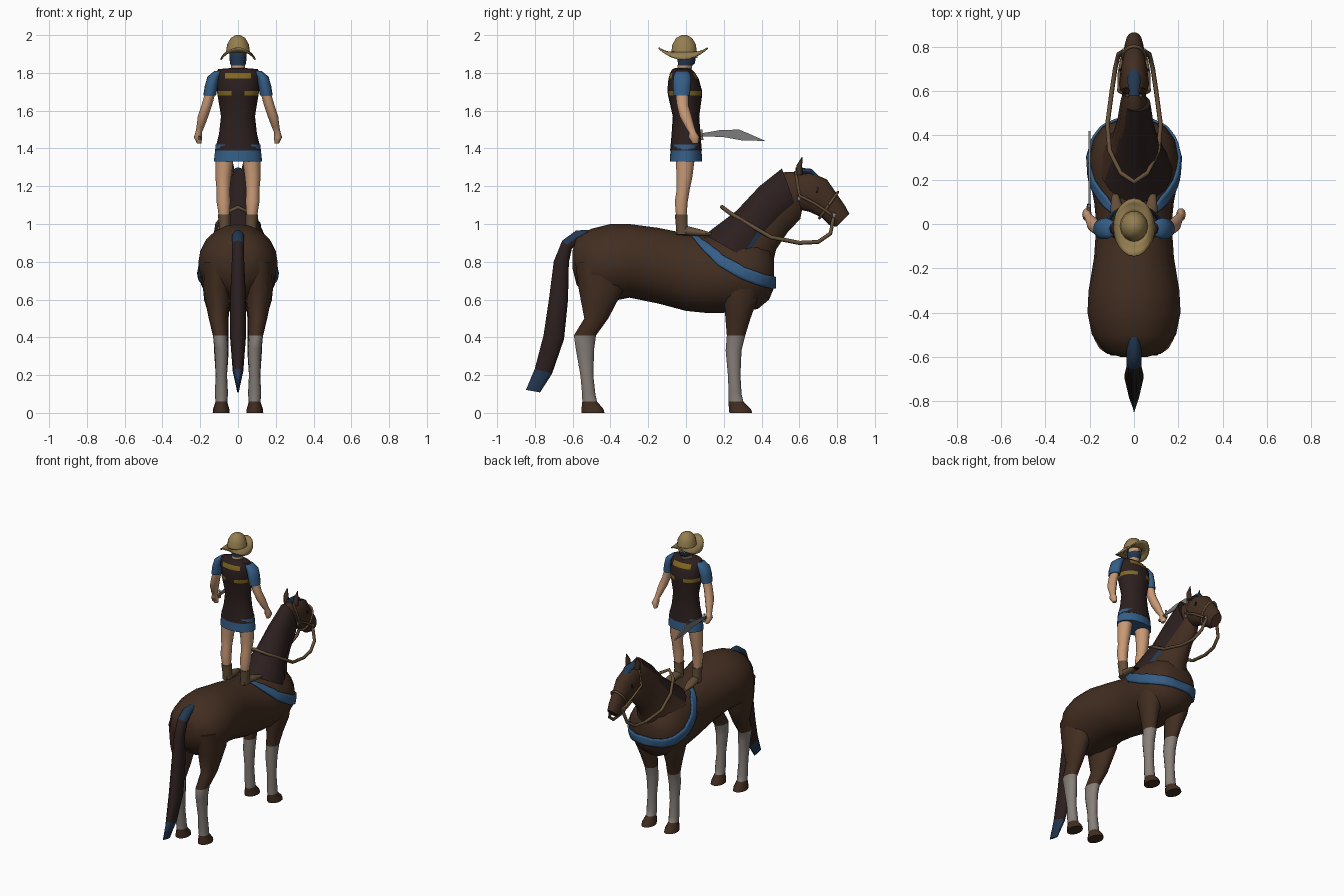
import bpy
import bmesh
from math import sin, cos, pi, radians
from mathutils import Vector

default_cube = bpy.data.objects.get("Cube")
if default_cube:
    bpy.data.objects.remove(default_cube, do_unlink=True)


def material(name, red, green, blue):
    mat = bpy.data.materials.new(name)
    mat.use_nodes = True
    mat.diffuse_color = (red, green, blue, 1)
    shader = mat.node_tree.nodes["Principled BSDF"]
    shader.inputs["Base Color"].default_value = (red, green, blue, 1)
    shader.inputs["Roughness"].default_value = .8
    return mat


coat = material("chestnut coat", .055, .027, .015)
dark = material("dark brown", .025, .014, .013)
blue = material("blue cloth", .035, .11, .24)
navy = material("navy hair", .017, .04, .085)
skin = material("skin", .58, .32, .18)
sock = material("grey sock", .24, .21, .19)
straw = material("straw hat", .30, .21, .08)
gold = material("gold trim", .22, .14, .015)
leather = material("tan leather", .13, .08, .04)
steel = material("steel", .2, .2, .2)


def finish(name, bm, mats, paint=None):
    """Turn a bmesh into a smooth object, coloured by a rule on face centres."""
    bmesh.ops.recalc_face_normals(bm, faces=bm.faces)
    if paint:
        for face in bm.faces:
            face.material_index = paint(face.calc_center_median())
    mesh = bpy.data.meshes.new(name)
    bm.to_mesh(mesh)
    bm.free()
    for mat in mats:
        mesh.materials.append(mat)
    obj = bpy.data.objects.new(name, mesh)
    bpy.context.collection.objects.link(obj)
    bpy.ops.object.select_all(action='DESELECT')
    obj.select_set(True)
    bpy.context.view_layer.objects.active = obj
    bpy.ops.object.shade_smooth_by_angle(angle=radians(50))
    return obj


def loft(name, rings, mats, paint=None, side=1, sides=14):
    """Skin oval rings: x, y, z, half width, half depth, tilt of the depth axis."""
    bm = bmesh.new()
    loops = []
    for x, y, z, width, depth, tilt in rings:
        axis = Vector((0, cos(radians(tilt)), sin(radians(tilt))))
        loop = []
        for i in range(sides):
            a = 2 * pi * i / sides
            point = Vector((x + width * cos(a), y, z)) + axis * depth * sin(a)
            point.x *= side
            loop.append(bm.verts.new(point))
        loops.append(loop)
    for low, high in zip(loops, loops[1:]):
        for i in range(sides):
            j = (i + 1) % sides
            bm.faces.new((low[i], low[j], high[j], high[i]))
    bm.faces.new(loops[0])
    bm.faces.new(loops[-1])
    return finish(name, bm, mats, paint)


def upright(rings):
    return [ring + (0,) for ring in rings]


def centred(rings):
    return [(0,) + ring for ring in rings]


def tube(name, points, radius, mat):
    curve = bpy.data.curves.new(name, 'CURVE')
    curve.dimensions = '3D'
    curve.bevel_depth = radius
    curve.bevel_resolution = 1
    curve.use_fill_caps = True
    spline = curve.splines.new('POLY')
    spline.points.add(len(points) - 1)
    for target, point in zip(spline.points, points):
        target.co = (*point, 1)
    curve.materials.append(mat)
    obj = bpy.data.objects.new(name, curve)
    bpy.context.collection.objects.link(obj)


def mirrored(points):
    return points + [(-x, y, z) for x, y, z in reversed(points[:-1])]


# Horse trunk: y, underside, topline, half width
trunk = [(-.6, .76, .86, .06), (-.58, .68, .93, .13), (-.5, .6, .975, .19), (-.4, .59, 1, .21),
         (-.3, .61, 1, .205), (-.15, .58, .98, .18), (0, .54, .95, .17), (.1, .53, .94, .18),
         (.2, .53, .94, .2), (.3, .54, .94, .205), (.38, .55, .92, .185), (.44, .6, .88, .14),
         (.465, .66, .82, .08)]
body = loft("horse_body", [(0, y, (lo + hi) / 2, w, (hi - lo) / 2, 90) for y, lo, hi, w in trunk],
            [coat], sides=20)

# Neck, and a mane lying over its left side
neck = centred([(.28, .84, .16, .2, 150), (.38, .96, .1, .14, 135), (.47, 1.07, .075, .135, 122),
                (.56, 1.15, .06, .135, 110), (.61, 1.2, .045, .08, 100)])
loft("horse_neck", neck, [coat])
mane = []
for x, y, z, width, depth, tilt in neck[:4]:
    a = radians(tilt)
    mane.append((.014, y + .04 * cos(a), z + .04 * sin(a), width, depth * .85, tilt))
loft("mane", mane, [dark, navy], lambda c: int(c.z < .55 + .95 * c.y and c.x > 0), sides=18)

# Head, ears, eyes and forelock
loft("horse_head", centred([(.57, 1.19, .05, .075, 85), (.63, 1.175, .068, .105, 75),
                            (.7, 1.15, .06, .1, 62), (.76, 1.095, .047, .075, 55),
                            (.8, 1.045, .044, .068, 50), (.83, 1.02, .035, .05, 45)]), [coat])
loft("forelock", centred([(.58, 1.28, .025, .02, 90), (.66, 1.275, .03, .018, 70),
                          (.72, 1.22, .012, .01, 50)]), [navy], sides=8)
for s, word in ((1, "left"), (-1, "right")):
    loft(word + "_ear", upright([(.035, .6, 1.26, .02, .018), (.04, .6, 1.31, .017, .015),
                                 (.04, .615, 1.355, .002, .002)]), [coat], side=s, sides=8)
    loft(word + "_eye", [(.058, .69, 1.18, .008, .016, 80), (.062, .7, 1.18, .006, .012, 80)],
         [dark], side=s, sides=8)

    # Legs: coat above, sock below, bare hoof
    leg_paint = lambda c: 0 if c.z > .4 or c.z < .055 else 1
    loft(word + "_hind_leg", upright([
        (.1, -.46, .8, .09, .13), (.11, -.45, .65, .075, .12), (.105, -.475, .5, .05, .065),
        (.095, -.535, .41, .038, .06), (.088, -.535, .34, .036, .05), (.088, -.525, .2, .03, .035),
        (.088, -.515, .1, .035, .036), (.088, -.51, .06, .031, .04), (.088, -.495, .02, .042, .06),
        (.088, -.492, 0, .044, .062)]), [coat, sock], leg_paint, s)
    loft(word + "_fore_leg", upright([
        (.11, .3, .75, .08, .12), (.11, .29, .6, .07, .09), (.1, .275, .5, .05, .068),
        (.09, .265, .41, .04, .05), (.088, .252, .33, .039, .043), (.088, .255, .2, .03, .034),
        (.088, .26, .1, .035, .035), (.088, .265, .06, .031, .04), (.09, .285, .02, .042, .06),
        (.09, .29, 0, .044, .062)]), [coat, sock], leg_paint, s)

    # Bridle
    tube(word + "_cheek_strap", [(.03 * s, .58, 1.28), (.068 * s, .6, 1.15), (.066 * s, .68, 1.11),
                                 (.05 * s, .77, 1.05)], .008, leather)
    for label, y, z, x in (("cheek", .59, 1.135, .06), ("bit", .775, 1.045, .046)):
        loft(word + "_" + label + "_ring", [(x, y, z, .006, .016, 90), (x, y + .016, z, .006, .01, 90)],
             [steel], side=s, sides=8)
noseband = [(.05 * cos(a), .755 + .048 * sin(a), 1.1 + .068 * sin(a))
            for a in [2 * pi * i / 16 for i in range(17)]]
tube("noseband", noseband, .008, leather)
tube("reins", mirrored([(.046, .78, 1.03), (.07, .765, .95), (.085, .7, .905), (.1, .6, .9),
                        (.12, .45, .93), (.11, .33, 1), (.06, .23, 1.06), (0, .19, 1.09)]),
     .011, leather)

# Tail with a blue-black tip and root
loft("tail", centred([(-.5, .94, .025, .03, 90), (-.57, .935, .033, .035, 110),
                      (-.63, .89, .033, .035, 140), (-.66, .8, .033, .042, 175),
                      (-.675, .6, .042, .053, 175), (-.7, .4, .042, .058, 170),
                      (-.755, .22, .028, .05, 165), (-.81, .115, .005, .04, 170)]),
     [dark, navy], lambda c: int(c.z < .22 or c.z > .91), sides=10)

# Blue breast collar wrapped onto the trunk
bm = bmesh.new()
path = mirrored([(.06, .04, .95), (.13, .09, .9), (.19, .18, .81), (.205, .3, .74),
                 (.17, .41, .7), (.08, .47, .69), (0, .48, .69)])
rows = [[bm.verts.new((x, y + d / 3, z + d)) for d in (-.03, .03)] for x, y, z in path]
for a, b in zip(rows, rows[1:]):
    bm.faces.new((a[0], a[1], b[1], b[0]))
bmesh.ops.subdivide_edges(bm, edges=bm.edges, cuts=3, use_grid_fill=True)
collar = finish("breast_collar", bm, [blue])
wrap = collar.modifiers.new("wrap", 'SHRINKWRAP')
wrap.target = body
wrap.wrap_mode = 'ABOVE_SURFACE'
wrap.offset = .012
collar.modifiers.new("thickness", 'SOLIDIFY').thickness = .012

# Rider's tunic with gold collar and chest trim, and skirt


def tunic_paint(c):
    chest = 1.68 < c.z < 1.705 and abs(c.x) > .04
    throat = 1.77 < c.z < 1.8 and abs(c.x) < .07
    return int(chest or throat)


loft("tunic", upright(centred([(0, 1.39, .122, .084), (0, 1.48, .1, .076), (0, 1.57, .09, .07),
                               (-.005, 1.68, .108, .09), (-.007, 1.705, .112, .092),
                               (-.013, 1.77, .118, .08), (-.018, 1.8, .116, .066),
                               (-.022, 1.82, .105, .05), (-.02, 1.825, .045, .04)])),
     [dark, gold], tunic_paint, sides=20)
loft("skirt", upright(centred([(0, 1.42, .118, .08), (0, 1.33, .128, .086)])), [blue], sides=20)

# Rider's head: hair at the back, beard below the cheeks


def head_paint(c):
    return int(1.83 < c.z and (c.y < -.005 or c.z < 1.882))


loft("rider_head", upright(centred([(-.01, 1.8, .036, .036), (-.005, 1.84, .038, .04),
                                    (.002, 1.85, .042, .046), (.003, 1.88, .046, .05),
                                    (.002, 1.91, .046, .05), (0, 1.95, .035, .035)])),
     [skin, navy], head_paint)
loft("nose", upright(centred([(.05, 1.88, .009, .014), (.048, 1.91, .005, .006)])), [skin], sides=6)

# Straw hat: domed crown and a brim drooping at the sides
loft("hat_crown", upright(centred([(-.01, 1.905, .064, .07), (-.01, 1.95, .058, .064),
                                   (-.01, 1.985, .038, .043), (-.01, 2, .012, .014)])), [straw])
bm = bmesh.new()
steps = 24
rows = []
for f in (0, .35, .7, 1):
    rows.append([])
    for i in range(steps):
        a = 2 * pi * i / steps
        rise = .024 * sin(a) ** 2 - .04 * cos(a) ** 2
        rows[-1].append(bm.verts.new((cos(a) * (.058 + .037 * f),
                                      sin(a) * (.064 + .064 * f) - .015, 1.912 + rise * f * f)))
for inner, outer in zip(rows, rows[1:]):
    for i in range(steps):
        j = (i + 1) % steps
        bm.faces.new((inner[i], inner[j], outer[j], outer[i]))
brim = finish("hat_brim", bm, [straw])
brim.modifiers.new("thickness", 'SOLIDIFY').thickness = .008

# Rider's limbs
for s, word in ((1, "left"), (-1, "right")):
    loft(word + "_sleeve", upright([(.1, -.02, 1.81, .025, .035), (.128, -.02, 1.78, .034, .048),
                                    (.142, -.022, 1.73, .034, .048), (.15, -.022, 1.68, .034, .044)]),
         [blue], side=s)
    loft(word + "_arm", upright([(.145, -.022, 1.7, .027, .037), (.165, -.018, 1.63, .028, .032),
                                 (.185, -.002, 1.57, .028, .034), (.2, .022, 1.51, .02, .025),
                                 (.208, .035, 1.485, .017, .02), (.212, .042, 1.46, .022, .03),
                                 (.205, .05, 1.425, .011, .016)]), [skin], side=s, sides=10)
    loft(word + "_leg", upright([(.07, -.003, 1.37, .05, .055), (.078, -.008, 1.25, .042, .044),
                                 (.078, -.015, 1.18, .035, .036), (.077, -.025, 1.12, .037, .036),
                                 (.073, -.025, 1.04, .028, .029)]), [skin], side=s, sides=10)
    loft(word + "_boot", upright([(.073, -.025, 1.05, .034, .036), (.071, -.023, 1, .03, .033),
                                  (.07, -.018, .945, .03, .035)]), [leather], side=s, sides=10)
    loft(word + "_foot", [(.07, -.052, .957, .018, .014, 90), (.07, 0, .965, .03, .027, 90),
                          (.077, .07, .955, .03, .019, 90), (.085, .135, .945, .014, .009, 90)],
         [leather], side=s, sides=10)

# Curved sword in the right hand
bm = bmesh.new()
outline = [(.08, 1.48), (.18, 1.497), (.28, 1.5), (.34, 1.475), (.42, 1.44), (.3, 1.442),
           (.2, 1.46), (.08, 1.465)]
blade = bm.faces.new([bm.verts.new((-.205, y, z)) for y, z in outline])
new = bmesh.ops.extrude_face_region(bm, geom=[blade])["geom"]
bmesh.ops.translate(bm, vec=(.008, 0, 0), verts=[v for v in new if isinstance(v, bmesh.types.BMVert)])
finish("sword_blade", bm, [steel])
tube("sword_grip", [(-.205, .01, 1.455), (-.203, .09, 1.473)], .01, leather)
tube("sword_guard", [(-.203, .085, 1.445), (-.203, .08, 1.5)], .008, steel)
